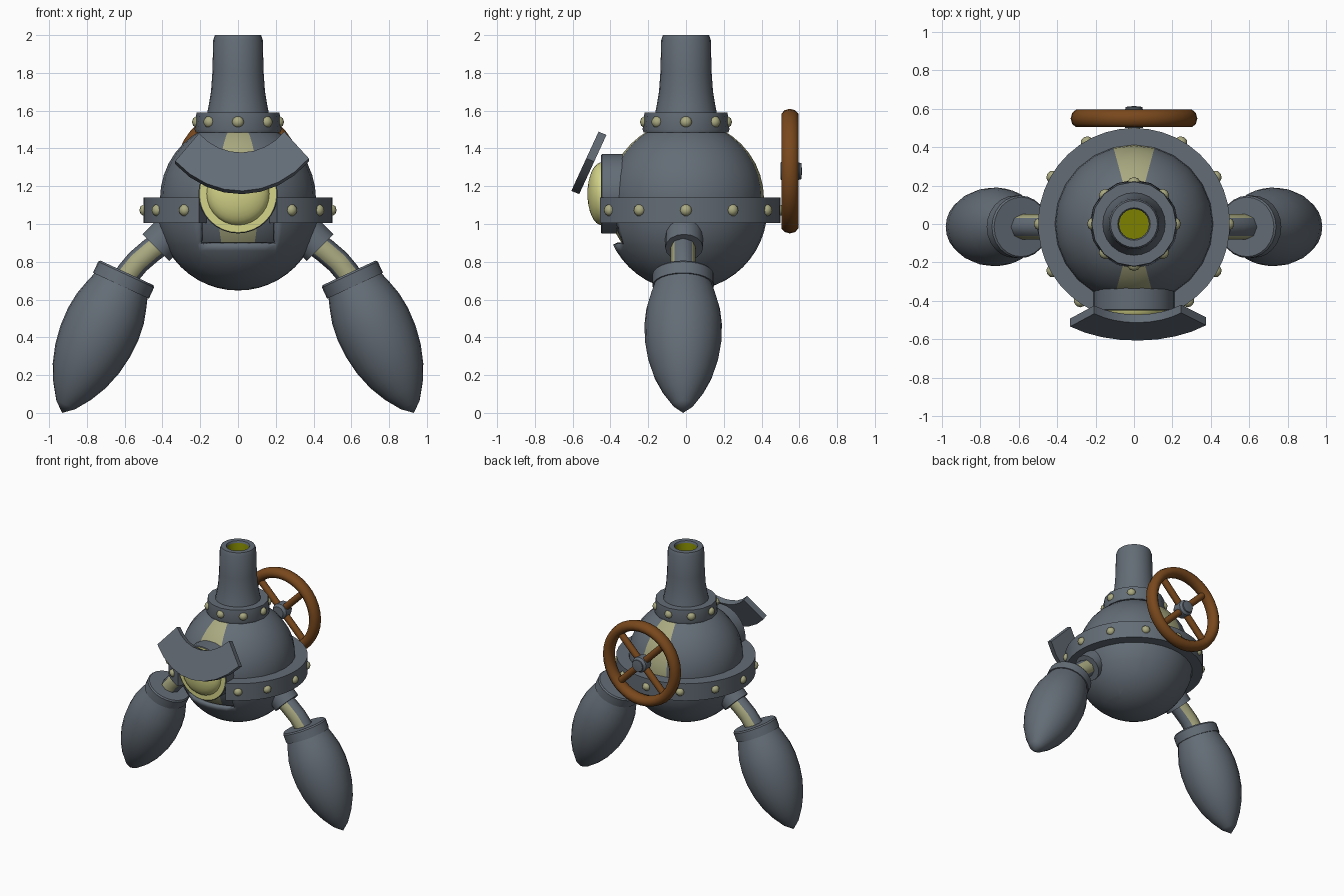
import bpy, bmesh, math
from mathutils import Vector, Matrix

if "Cube" in bpy.data.objects:
    bpy.data.objects.remove(bpy.data.objects["Cube"])


def material(name, rgb):
    m = bpy.data.materials.new(name)
    m.diffuse_color = (*rgb, 1)
    m.use_nodes = True
    m.node_tree.nodes["Principled BSDF"].inputs["Base Color"].default_value = m.diffuse_color
    return m


STEEL = material("blue grey steel", (0.125, 0.15, 0.18))
BRASS = material("pale brass", (0.40, 0.40, 0.22))
GLOW = material("lamp yellow", (0.66, 0.66, 0.25))
OLIVE = material("dark olive", (0.20, 0.22, 0.0))
WOOD = material("brown wood", (0.19, 0.065, 0.012))


def finish(bm, name, mats, rule=None, angle=35):
    """Weld, orient, colour by rule, smooth with sharp edges kept."""
    bmesh.ops.remove_doubles(bm, verts=bm.verts, dist=1e-5)
    bmesh.ops.recalc_face_normals(bm, faces=bm.faces)
    for f in bm.faces:
        f.smooth = True
        if rule:
            f.material_index = rule(f)
    for e in bm.edges:
        e.smooth = e.calc_face_angle(0) < math.radians(angle)
    me = bpy.data.meshes.new(name)
    bm.to_mesh(me)
    bm.free()
    for m in mats:
        me.materials.append(m)
    ob = bpy.data.objects.new(name, me)
    bpy.context.collection.objects.link(ob)
    return ob


def skin(bm, rings, closed_ring=True, closed_path=False):
    """Join successive rings of points with quads."""
    vs = [[bm.verts.new(p) for p in r] for r in rings]
    n, k = len(vs), len(vs[0])
    for i in range(n if closed_path else n - 1):
        a, b = vs[i], vs[(i + 1) % n]
        for j in range(k if closed_ring else k - 1):
            j2 = (j + 1) % k
            bm.faces.new((a[j], a[j2], b[j2], b[j]))
    return vs


def lathe(bm, profile, origin=(0, 0, 0), axis=(0, 0, 1), seg=24):
    """Revolve (radius, distance) points about an axis."""
    m = Matrix.Translation(origin) @ Vector(axis).to_track_quat('Z', 'Y').to_matrix().to_4x4()
    rings = []
    for r, t in profile:
        rings.append([m @ Vector((r * math.cos(a), r * math.sin(a), t))
                      for a in (2 * math.pi * i / seg for i in range(seg))])
    b2 = bmesh.new()
    skin(b2, rings)
    bmesh.ops.remove_doubles(b2, verts=b2.verts, dist=1e-5)
    tmp = bpy.data.meshes.new("tmp")
    b2.to_mesh(tmp)
    b2.free()
    bm.from_mesh(tmp)
    bpy.data.meshes.remove(tmp)


def turned(name, profile, mats, origin=(0, 0, 0), axis=(0, 0, 1), seg=24, rule=None):
    bm = bmesh.new()
    lathe(bm, profile, origin, axis, seg)
    return finish(bm, name, mats, rule)


def arc(r, zc, a0, a1, n, squash=1):
    """Profile points on a circle, angle measured up from the equator."""
    return [(abs(r * math.cos(math.radians(a0 + (a1 - a0) * i / n))) if abs(a0 + (a1 - a0) * i / n) < 89.9 else 0,
             zc + squash * r * math.sin(math.radians(a0 + (a1 - a0) * i / n))) for i in range(n + 1)]


# Inner ball with a brass stripe down the front and back
def stripe(f):
    c = f.calc_center_median()
    return int(abs(c.x) < abs(c.y) * math.tan(math.radians(15)))


turned("body_ball", arc(0.413, 1.132, -90, 90, 20), [STEEL, BRASS], rule=stripe)

# Lower bowl, notched at the front under the lamp
bm = bmesh.new()
lathe(bm, arc(0.43, 1.078, -90, -1, 12), seg=32)
for co, no in (((0.2, 0, 0), (1, 0, 0)), ((-0.2, 0, 0), (1, 0, 0)), ((0, 0, 0.89), (0, 0, 1))):
    bmesh.ops.bisect_plane(bm, geom=bm.verts[:] + bm.edges[:] + bm.faces[:], plane_co=co, plane_no=no)
cut = [f for f in bm.faces if (lambda c: abs(c.x) < 0.2 and c.y < 0 and c.z > 0.89)(f.calc_center_median())]
bmesh.ops.delete(bm, geom=cut, context='FACES')
bowl = finish(bm, "lower_bowl", [STEEL])
mod = bowl.modifiers.new("wall", 'SOLIDIFY')
mod.thickness = 0.025
mod.offset = -1

# Belt ring, open at the front
bm = bmesh.new()
rings = []
for i in range(37):
    a = math.radians(-90 + 24.5 + 311 * i / 36)
    c, s = math.cos(a), math.sin(a)
    rings.append([(r * c, r * s, z) for r, z in ((0.405, 1.005), (0.5, 1.005), (0.5, 1.14), (0.405, 1.14))])
vs = skin(bm, rings)
bm.faces.new(vs[0])
bm.faces.new(vs[-1])
finish(bm, "belt_ring", [STEEL])

# Neck collar and chimney with a dark bore
turned("neck_collar", [(0.1, 1.47), (0.225, 1.485), (0.23, 1.5), (0.22, 1.59), (0.1, 1.59)], [STEEL], seg=16)
turned("chimney", [(0.165, 1.58), (0.155, 1.63), (0.143, 1.7), (0.136, 1.8), (0.131, 1.975), (0.122, 2.0),
                   (0.085, 2.0), (0.078, 1.985), (0.078, 1.6), (0, 1.6)], [STEEL, OLIVE],
       rule=lambda f: int(f.calc_center_median().xy.length < 0.08 and f.calc_center_median().z < 1.99))

# Rivets round the belt and the collar
bm = bmesh.new()
belt = [-90 + 30 * i for i in range(2, 11)] + [-55, -125]
spots = [(a, 0.5, 1.073) for a in belt] + [(45 * i, 0.222, 1.54) for i in range(8)]
for deg, r, z in spots:
    d = Vector((math.cos(math.radians(deg)), math.sin(math.radians(deg)), 0))
    lathe(bm, [(0.031, -0.015), (0.031, 0), (0.022, 0.015), (0, 0.022)], d * r + Vector((0, 0, z)), d, 10)
finish(bm, "rivets", [BRASS], angle=60)

# Front lamp: steel disc with a glowing face, and a domed lens
turned("lamp_housing", [(0, -0.12), (0.21, -0.12), (0.21, 0.06), (0.205, 0.065), (0, 0.065)], [STEEL, GLOW],
       (0, -0.385, 1.16), (0, -1, 0), 32,
       lambda f: int(f.calc_center_median().y < -0.449))
turned("lamp_lens", arc(0.167, 0, 0, 90, 8, 0.46), [GLOW], (0, -0.445, 1.16), (0, -1, 0), 28)

# Visor: tilted flat crescent above the lamp
bm = bmesh.new()
rings = []
for i in range(9):
    a = math.radians(-44 + 90 * i / 8)
    ring = []
    for r, back in ((0.5, 0), (0.32, 0), (0.32, 1), (0.5, 1)):
        z = 1.73 - 1.13 * r * math.cos(a)
        ring.append((0.015 + r * math.sin(a), -0.605 + 0.46 * (z - 1.17) + 0.042 * back, z - 0.017 * back + 0.01))
    rings.append(ring)
vs = skin(bm, rings)
bm.faces.new(vs[0])
bm.faces.new(vs[-1])
finish(bm, "visor", [STEEL])

# Legs, one each side
for side, label in ((1, "right"), (-1, "left")):
    turned(label + "_hip_socket", [(0, -0.14), (0.1, -0.14), (0.1, 0), (0, 0)], [STEEL],
           (side * 0.435, -0.01, 0.875), (side, 0, -1), 16)
    # Bent tube, brass on its front and back facets
    bm = bmesh.new()
    path = [(0.38, 0.92), (0.46, 0.86), (0.53, 0.80), (0.58, 0.74), (0.62, 0.66)]
    rings = []
    for i, (x, z) in enumerate(path):
        p, q = path[max(i - 1, 0)], path[min(i + 1, 4)]
        t = Vector((q[0] - p[0], 0, q[1] - p[1])).normalized()
        n = Vector((-t.z, 0, t.x))
        ring = []
        for k in range(8):
            a = math.pi * k / 4
            v = Vector((x, -0.015, z)) + 0.066 * (n * math.cos(a) + Vector((0, math.sin(a), 0)))
            ring.append((side * v.x, v.y, v.z))
        rings.append(ring)
    skin(bm, rings)
    finish(bm, label + "_leg_tube", [STEEL, BRASS], lambda f: int(abs(f.normal.y) > 0.85), 50)
    top, down = (side * 0.605, -0.015, 0.705), (side * 0.42, 0, -0.907)
    turned(label + "_foot_cap", [(0, -0.04), (0.155, -0.04), (0.163, -0.03), (0.163, 0.035), (0, 0.035)],
           [STEEL], top, down, 24)
    turned(label + "_foot", [(0, 0.02), (0.15, 0.02), (0.173, 0.09), (0.195, 0.17), (0.205, 0.26), (0.202, 0.36),
                             (0.186, 0.46), (0.155, 0.56), (0.11, 0.65), (0.055, 0.73), (0, 0.777)],
           [STEEL], top, down, 24)

# Rear hand wheel: rim, four diagonal spokes, steel hub
centre = Vector((0, 0.55, 1.28))
bm = bmesh.new()
rings = []
for i in range(36):
    a = 2 * math.pi * i / 36
    d = Vector((math.cos(a), 0, math.sin(a)))
    rings.append([centre + d * (0.29 + 0.04 * math.cos(b)) + Vector((0, 0.048 * math.sin(b), 0))
                  for b in (math.pi * k / 5 for k in range(10))])
skin(bm, rings, closed_path=True)
finish(bm, "wheel_rim", [WOOD], angle=50)
bm = bmesh.new()
for k in range(4):
    a = math.radians(45 + 90 * k)
    lathe(bm, [(0.026, 0.02), (0.026, 0.28)], centre, (math.cos(a), 0, math.sin(a)), 10)
finish(bm, "wheel_spokes", [WOOD], angle=50)
turned("wheel_hub", [(0, -0.05), (0.045, -0.05), (0.06, -0.03), (0.06, 0.035), (0.045, 0.05), (0.045, 0.06),
                     (0, 0.065)], [STEEL], centre, (0, 1, 0), 14)
